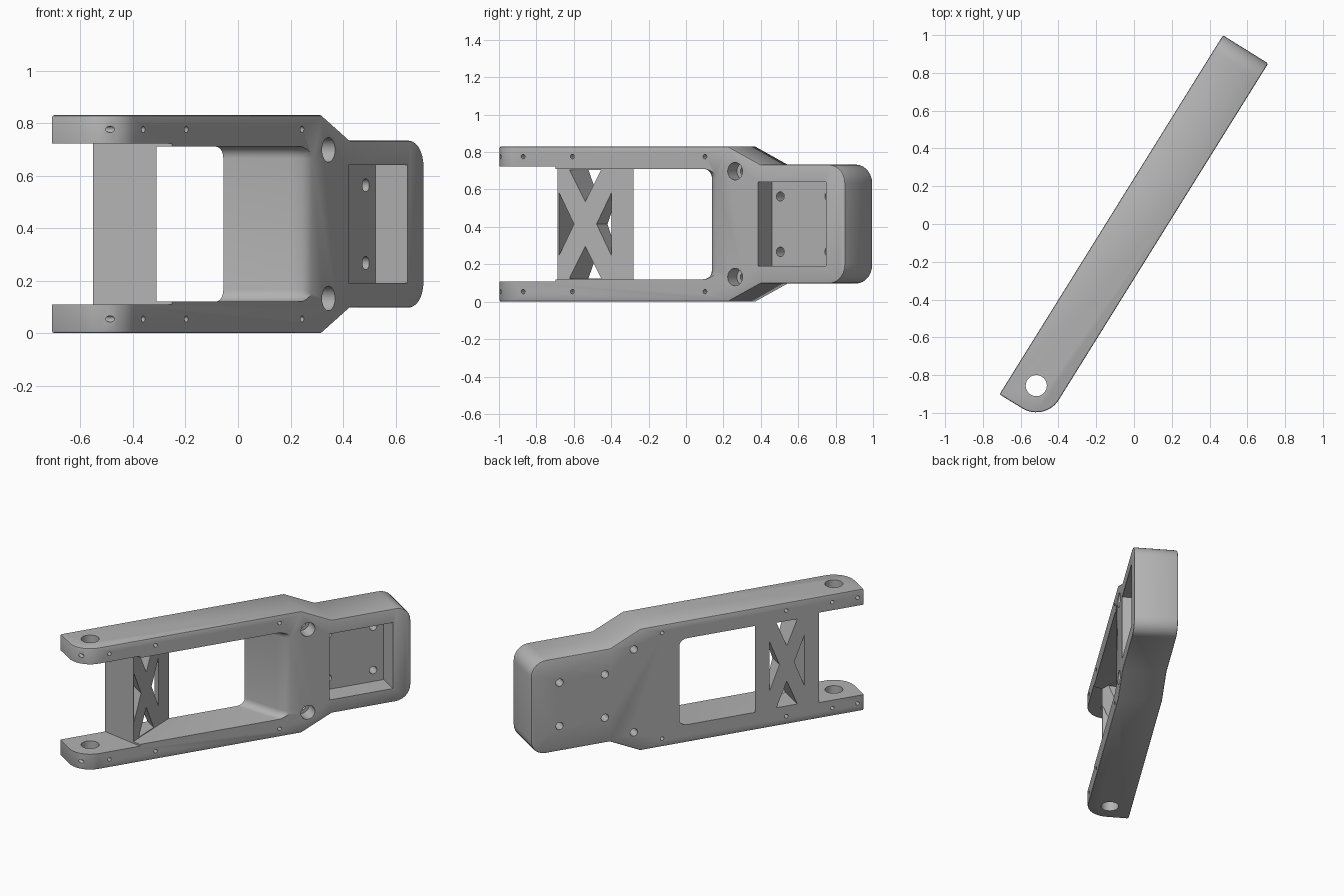
import bpy, bmesh, math
from mathutils import Matrix

cube = bpy.data.objects.get("Cube")
if cube:
    bpy.data.objects.remove(cube, do_unlink=True)

# The part is made along a local length axis u, with v toward the front,
# and turned into place at the end.
TURN = math.radians(58.1)
FRONT, BACK = 0.154, -0.128
TIP, END = -1.142, 1.097
MID = 0.415                     # mirror height
PIVOT = (-1.0, 0.013)


def prism(name, pts, axis, lo, hi):
    """Extrude (u, v) points along z, or (u, z) points along v."""
    bm = bmesh.new()
    if axis == "z":
        place = lambda p, d: (p[0], -p[1], d)
    else:
        place = lambda p, d: (p[0], -d, p[1])
    a = [bm.verts.new(place(p, lo)) for p in pts]
    b = [bm.verts.new(place(p, hi)) for p in pts]
    bm.faces.new(a)
    bm.faces.new(b[::-1])
    for i in range(len(pts)):
        j = (i + 1) % len(pts)
        bm.faces.new((a[i], b[i], b[j], a[j]))
    bmesh.ops.recalc_face_normals(bm, faces=bm.faces)
    mesh = bpy.data.meshes.new(name)
    bm.to_mesh(mesh)
    bm.free()
    ob = bpy.data.objects.new(name, mesh)
    bpy.context.collection.objects.link(ob)
    return ob


def arc(c, r, start, stop, steps):
    angles = [math.radians(start + (stop - start) * i / steps) for i in range(steps + 1)]
    return [(c[0] + r * math.cos(t), c[1] + r * math.sin(t)) for t in angles]


def circle(c, r, n=24):
    return arc(c, r, 0, 360, n)[:-1]


def mirrored(pts):
    return [(u, 2 * MID - z) for u, z in pts]


def apply(ob, mod):
    bpy.ops.object.select_all(action="DESELECT")
    bpy.context.view_layer.objects.active = ob
    ob.select_set(True)
    bpy.ops.object.modifier_apply(modifier=mod.name)


def carve(ob, cutter, operation="DIFFERENCE"):
    mod = ob.modifiers.new("carve", "BOOLEAN")
    mod.operation = operation
    mod.solver = "EXACT"
    mod.object = cutter
    apply(ob, mod)
    bpy.data.objects.remove(cutter, do_unlink=True)


# Side outline: wide arms, tapered shoulder, narrower rounded head
lower = [(TIP - 0.1, 0), (0.36, 0), (0.565, 0.097)]
lower += arc((END - 0.1, 0.197), 0.1, -90, 0, 7)
body = prism("swing_arm", lower + mirrored(lower)[::-1], "v", -0.3, 0.3)

# Plan outline: straight bar with one rounded tip corner
plan = [(END + 0.1, BACK), (TIP, BACK)]
plan += arc(PIVOT, FRONT - PIVOT[1], 180, 90, 12) + [(END + 0.1, FRONT)]
carve(body, prism("plan_helper", plan, "z", -0.1, 1), "INTERSECT")

# Small chamfer around the outer edges
chamfer = body.modifiers.new("chamfer", "BEVEL")
chamfer.width = 0.009
chamfer.segments = 2
chamfer.limit_method = "ANGLE"
chamfer.angle_limit = math.radians(35)
apply(body, chamfer)

# Fork gap, ending in a slanted wall
fork = [(-1.3, -0.2), (-0.869, -0.2), (-0.706, 0.2), (-1.3, 0.2)]
carve(body, prism("fork_gap_helper", fork, "z", 0.108, 2 * MID - 0.108))

# Window between the wedge-shaped web and the head, rounded on the head side
window = [(-0.747, 0.1), (-0.72, 0.2), (0.285, 0.2), (0.285, 0.154), (0.25, 0.135),
          (0.225, 0.1), (0.1, BACK), (0.056, -0.2), (-0.304, -0.2), (-0.41, BACK)]
cutter = prism("window_helper", window, "z", 0.12, 2 * MID - 0.12)
bm = bmesh.new()
bm.from_mesh(cutter.data)
rim = [e for e in bm.edges if all(v.co.x > 0 for v in e.verts)
       and abs(e.verts[0].co.z - e.verts[1].co.z) < 0.01]
bmesh.ops.bevel(bm, geom=rim, offset=0.045, segments=5, profile=0.5, affect="EDGES")
bm.to_mesh(cutter.data)
bm.free()
carve(body, cutter)

# Cross-brace openings in the web
left, right, centre = -0.741, -0.507, -0.624
low = 0.125
triangles = [
    [(left, MID - 0.17), (left, MID + 0.17), (centre - 0.05, MID)],
    [(right, MID - 0.17), (right, MID + 0.17), (centre + 0.05, MID)],
    [(centre - 0.07, low), (centre + 0.07, low), (centre, low + 0.17)],
]
triangles.append(mirrored(triangles[2]))
for tri in triangles:
    carve(body, prism("brace_helper", tri, "v", -0.2, 0.11))

# Pocket in the head
pocket = [(0.549, 0.19), (0.976, 0.19), (0.976, 0.64), (0.549, 0.64)]
carve(body, prism("pocket_helper", pocket, "v", 0.01, 0.3))

# Drilled holes: (u, distance from mid height, radius, depth start)
drills = [(u, 0.361, 0.012, -0.3) for u in (-1.1, -0.93, -0.62, 0.215)]
drills += [(u, 0.148, 0.025, -0.3) for u in (0.6, 0.905)]
drills += [(0.405, 0.283, 0.025, -0.3), (0.405, 0.283, 0.047, 0.06)]
for u, offset, radius, start in drills:
    for side in (-1, 1):
        ring = circle((u, MID + side * offset), radius)
        carve(body, prism("drill_helper", ring, "v", start, 0.3))

# Pivot hole through both fork arms
carve(body, prism("pivot_helper", circle(PIVOT, 0.056, 32), "z", -0.1, 1))

# Turn into place and finish
body.data.transform(Matrix.Rotation(TURN, 4, "Z"))
grey = bpy.data.materials.new("plain_grey")
grey.use_nodes = True
colour = (0.45, 0.45, 0.45, 1)
grey.diffuse_color = colour
grey.node_tree.nodes["Principled BSDF"].inputs["Base Color"].default_value = colour
body.data.materials.clear()
body.data.materials.append(grey)
for face in body.data.polygons:
    face.material_index = 0
bpy.ops.object.select_all(action="DESELECT")
bpy.context.view_layer.objects.active = body
body.select_set(True)
bpy.ops.object.shade_smooth_by_angle(angle=math.radians(30))
